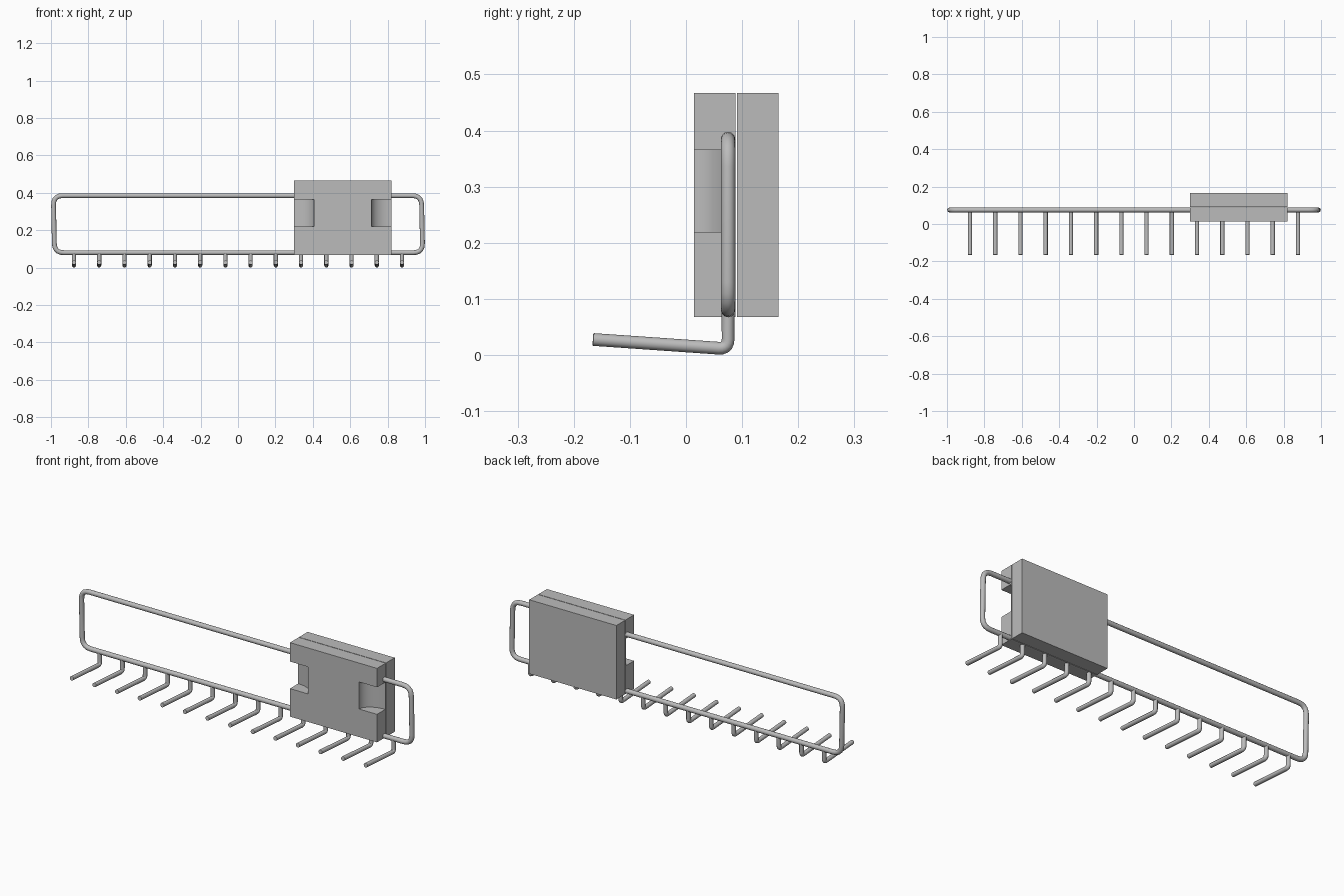
import bpy, math
from mathutils import Vector

if "Cube" in bpy.data.objects:
    bpy.data.objects.remove(bpy.data.objects["Cube"])

metal = bpy.data.materials.new("grey_metal")
metal.diffuse_color = (0.5, 0.5, 0.5, 1)
metal.use_nodes = True
metal.node_tree.nodes["Principled BSDF"].inputs["Base Color"].default_value = metal.diffuse_color


def rounded(points, radius, closed, steps=5):
    """Replace the corners of a path by short arcs."""
    pts, n, out = [Vector(p) for p in points], len(points), []
    for i, p in enumerate(pts):
        if not closed and i in (0, n - 1):
            out.append(p)
            continue
        a = p + (pts[i - 1] - p).normalized() * radius
        b = p + (pts[(i + 1) % n] - p).normalized() * radius
        for k in range(steps + 1):
            t = k / steps
            out.append(a * (1 - t) ** 2 + p * 2 * t * (1 - t) + b * t * t)
    return out


def wire(name, points, thick, corner, closed=False, tips=None):
    cu = bpy.data.curves.new(name, 'CURVE')
    cu.dimensions = '3D'
    cu.bevel_depth = thick
    cu.bevel_resolution = 4
    cu.use_fill_caps = True
    path = rounded(points, corner, closed)
    sp = cu.splines.new('POLY')
    sp.points.add(len(path) - 1)
    for q, p in zip(sp.points, path):
        q.co = (*p, 1)
    sp.use_cyclic_u = closed
    if tips:
        sp.points[-1].radius = tips
    ob = bpy.data.objects.new(name, cu)
    bpy.context.collection.objects.link(ob)
    cu.materials.append(metal)
    bpy.ops.object.select_all(action='DESELECT')
    ob.select_set(True)
    bpy.context.view_layer.objects.active = ob
    bpy.ops.object.convert(target='MESH')
    bpy.ops.object.shade_smooth_by_angle(angle=math.radians(40))
    return bpy.context.object


def prism(name, outline, y0, y1):
    """Extrude an xz outline from y0 to y1."""
    n = len(outline)
    verts = [(x, y, z) for y in (y0, y1) for x, z in outline]
    faces = [tuple(range(n)), tuple(range(2 * n - 1, n - 1, -1))]
    faces += [(i, i + n, (i + 1) % n + n, (i + 1) % n) for i in range(n)]
    return mesh_object(name, verts, faces)


def mesh_object(name, verts, faces):
    me = bpy.data.meshes.new(name)
    me.from_pydata(verts, [], faces)
    me.materials.append(metal)
    ob = bpy.data.objects.new(name, me)
    bpy.context.collection.objects.link(ob)
    return ob


# Wire frame loop
Y = 0.075
wire("wire_frame", [(-0.981, Y, 0.08), (0.987, Y, 0.08), (0.981, Y, 0.385),
                    (-0.987, Y, 0.385)], 0.0128, 0.05, closed=True)

# Row of hooks under the lower rail
for i in range(14):
    x = -0.877 + i * 1.754 / 13
    wire(f"hook_{i + 1}", [(x, Y, 0.08), (x, Y, 0.011), (x, -0.148, 0.0265),
                           (x, -0.166, 0.0277)], 0.0113, 0.017, tips=0.85)

# Clamp block: back plate, and front plate made of three stacked slabs
X0, X1, Z0, Z1 = 0.30, 0.82, 0.068, 0.467
YF, YB = 0.014, 0.088
NZ0, NZ1, NW, ND = 0.219, 0.365, 0.107, 0.07


def box_outline(z0, z1):
    return [(X0, z0), (X1, z0), (X1, z1), (X0, z1)]


prism("back_plate", box_outline(Z0, Z1), 0.091, 0.165)
prism("front_plate_lower", box_outline(Z0, NZ0), YF, YB)
prism("front_plate_upper", box_outline(NZ1, Z1), YF, YB)

# Middle slab with a concave scoop at each side
N = 12
scoop = []
for k in range(N + 1):
    a = math.pi / 2 * k / N
    scoop.append((X1 - NW * math.cos(a), YF + ND * math.sin(a)))
mirrored = [(X0 + X1 - x, y) for x, y in scoop]
plan = scoop + [(X1, YB), (X0, YB)] + mirrored[::-1]
n = len(plan)
verts = [(x, y, z) for z in (NZ0, NZ1) for x, y in plan]
faces = [tuple(range(n - 1, -1, -1)), tuple(range(n, 2 * n))]
faces += [(i, (i + 1) % n, (i + 1) % n + n, i + n) for i in range(n)]
mid = mesh_object("front_plate_middle", verts, faces)
bpy.ops.object.select_all(action='DESELECT')
mid.select_set(True)
bpy.context.view_layer.objects.active = mid
bpy.ops.object.shade_smooth_by_angle(angle=math.radians(30))
